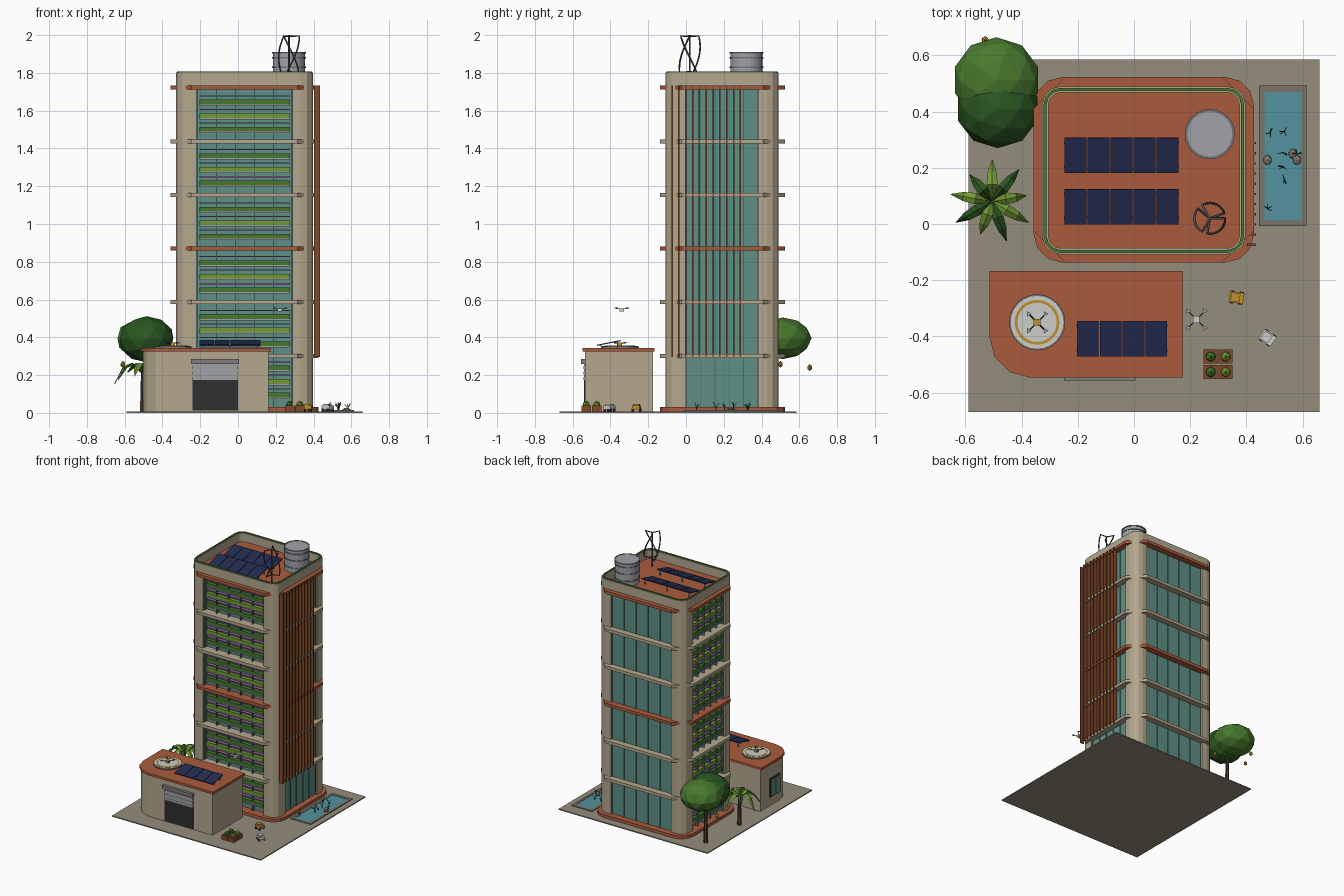
import bpy, bmesh, math, random
from mathutils import Vector, Matrix

if "Cube" in bpy.data.objects:
    bpy.data.objects.remove(bpy.data.objects["Cube"])
random.seed(4)

def mat(name, r, g, b):
    m = bpy.data.materials.new(name)
    m.diffuse_color = (r ** 2.2, g ** 2.2, b ** 2.2, 1)
    m.use_nodes = True
    m.node_tree.nodes["Principled BSDF"].inputs["Base Color"].default_value = m.diffuse_color
    return m

BEIGE = mat("beige", .70, .65, .55); TERRA = mat("terracotta", .66, .36, .25)
GLASS = mat("glass", .37, .56, .52); DARK = mat("dark", .20, .20, .20)
PAVE = mat("paving", .58, .55, .49); NAVY = mat("navy", .16, .19, .32)
LEAF = mat("leaf", .29, .47, .19); LIME = mat("lime", .45, .60, .22)
DEEP = mat("deep_green", .18, .34, .15); PINK = mat("grow_light", .62, .42, .66)
STEEL = mat("steel", .62, .63, .65); WATER = mat("water", .33, .57, .62)
WOOD = mat("wood", .50, .29, .18); BARK = mat("bark", .32, .24, .17)
GOLD = mat("yellow", .74, .56, .20); STONE = mat("stone", .48, .45, .41)
WHITE = mat("white", .80, .80, .78)

def obj(name, bm, m, M=None):
    if M: bm.transform(M)
    bmesh.ops.recalc_face_normals(bm, faces=bm.faces)
    me = bpy.data.meshes.new(name); bm.to_mesh(me); bm.free()
    me.materials.append(m)
    o = bpy.data.objects.new(name, me); bpy.context.collection.objects.link(o)
    return o

def boxes(name, items, m, M=None):
    """items are (x0, x1, y0, y1, z0, z1)"""
    bm = bmesh.new()
    for x0, x1, y0, y1, z0, z1 in items:
        T = Matrix.Translation(((x0+x1)/2, (y0+y1)/2, (z0+z1)/2))
        bmesh.ops.create_cube(bm, size=1, matrix=T @ Matrix.Diagonal((x1-x0, y1-y0, z1-z0, 1)))
    return obj(name, bm, m, M)

def outline(x0, x1, y0, y1, radii, seg=3):
    """rounded rectangle; radii run front-left, front-right, back-right, back-left"""
    pts = []
    for i, (cx, cy, sx, sy) in enumerate([(x0, y0, 1, 1), (x1, y0, -1, 1), (x1, y1, -1, -1), (x0, y1, 1, -1)]):
        r = radii[i]
        if r == 0: pts.append((cx, cy)); continue
        for k in range(seg + 1):
            a = math.radians(180 + 90 * i + 90 * k / seg)
            pts.append((cx + sx*r + r*math.cos(a), cy + sy*r + r*math.sin(a)))
    return pts

def prism(bm, pts, z0, z1):
    lo = [bm.verts.new((*p, z0)) for p in pts]; hi = [bm.verts.new((*p, z1)) for p in pts]
    bm.faces.new(lo[::-1]); bm.faces.new(hi)
    for i in range(len(pts)):
        j = (i + 1) % len(pts); bm.faces.new((lo[i], lo[j], hi[j], hi[i]))

def slab(name, pts, z0, z1, m):
    bm = bmesh.new(); prism(bm, pts, z0, z1); return obj(name, bm, m)

def ring(name, outer, inner, z0, z1, m):
    bm = bmesh.new(); n = len(outer)
    L = [[bm.verts.new((*p, z)) for p in c] for c, z in ((outer, z0), (outer, z1), (inner, z1), (inner, z0))]
    for k in range(4):
        for i in range(n):
            j = (i + 1) % n; A, B = L[k], L[(k+1) % 4]
            bm.faces.new((A[i], A[j], B[j], B[i]))
    return obj(name, bm, m)

def circle(x, y, r, n=24):
    return [(x + r*math.cos(2*math.pi*i/n), y + r*math.sin(2*math.pi*i/n)) for i in range(n)]

def blob(name, c, r, m, sub=2):
    bm = bmesh.new(); bmesh.ops.create_icosphere(bm, subdivisions=sub, radius=1)
    return obj(name, bm, m, Matrix.Translation(c) @ Matrix.Diagonal((*r, 1)))

def tube(name, paths, r, m):
    cu = bpy.data.curves.new(name, 'CURVE'); cu.dimensions = '3D'
    cu.bevel_depth = r; cu.bevel_resolution = 1
    for p in paths:
        s = cu.splines.new('POLY'); s.points.add(len(p) - 1)
        for q, v in zip(s.points, p): q.co = (*v, 1)
    t = bpy.data.objects.new(name, cu); bpy.context.collection.objects.link(t)
    bpy.context.view_layer.update()
    me = bpy.data.meshes.new_from_object(t.evaluated_get(bpy.context.evaluated_depsgraph_get()))
    bpy.data.objects.remove(t); me.materials.clear(); me.materials.append(m)
    bpy.context.collection.objects.link(bpy.data.objects.new(name, me))

# Site plate
boxes("site_plate", [(-.59, .66, -.67, .585, 0, .008)], PAVE)

# Tower: corner columns, floor slabs, base
X0, X1, Y0, Y1, W = -.327, .397, -.108, .49, .108
bm = bmesh.new()
for i, (x, y) in enumerate([(X0, Y0), (X1-W, Y0), (X1-W, Y1-W), (X0, Y1-W)]):
    prism(bm, outline(x, x+W, y, y+W, [.065 if k == i else 0 for k in range(4)]), .008, 1.735)
obj("corner_columns", bm, BEIGE)
FLOORS = [.03, .302, .587, .87, 1.153, 1.437, 1.722]
slab("tower_base", outline(-.357, .427, -.137, .523, [.1]*4), .008, .03, TERRA)
for i, z in enumerate(FLOORS[1:]):
    slab(f"floor_slab_{i+1}", outline(-.357, .427, -.137, .523, [.112]*4, 1), z-.011, z+.011, TERRA if i in (2, 5) else BEIGE)

# Glass walls and mullions
GX0, GX1, GY0, GY1 = X0+W, X1-W, Y0+W, Y1-W
boxes("glass_walls", [(GX0, GX1, Y0+.04, Y0+.05, .03, 1.715), (GX0, GX1, Y1-.025, Y1-.015, .03, 1.715),
                      (X0+.04, X0+.05, GY0, GY1, .03, 1.715), (X1-.025, X1-.015, GY0, GY1, .03, 1.715)], GLASS)
mull = []
for i in range(6):
    x = GX0 + .003 + (GX1-GX0-.006)*i/5; y = GY0 + .003 + (GY1-GY0-.006)*i/5
    mull += [(x-.002, x+.002, Y1-.016, Y1-.01, .03, 1.715), (X1-.016, X1-.01, y-.002, y+.002, .03, 1.715)]
    mull += [(x-.0015, x+.0015, Y0+.012, Y0+.041, .03, 1.715), (X0+.012, X0+.041, y-.0015, y+.0015, .03, 1.715)]
boxes("mullions", mull, mat("mullion", .30, .42, .40))

# Growing racks on the front and left walls
racks = {"dark": [], "light": [], "lamp": [], "tray": []}
for z in FLOORS[:6]:
    for k, dz in enumerate((.064, .136, .208)):
        def both(key, a, b, d0, d1):
            racks[key].append((GX0+.015, GX1-.015, Y0+d0, Y0+d1, z+a, z+b))
            racks[key].append((X0+d0, X0+d1, GY0+.015, GY1-.015, z+a, z+b))
        both("light" if k == 1 else "dark", dz-.012, dz+.013, .014, .04)
        both("tray", dz-.02, dz-.012, .012, .04)
        both("lamp", dz+.03, dz+.036, .018, .04)
for key, m in (("dark", LEAF), ("light", LIME), ("lamp", PINK), ("tray", STEEL)):
    boxes(f"rack_{key}", racks[key], m)

# Vertical sun fins on the right
boxes("sun_fins", [(.402, .434, -.078+.0362*i, -.070+.0362*i, .295, 1.732) for i in range(11)], WOOD)

# Roof deck, parapet and planted rim
def inset(d): return outline(X0+d, X1-d, Y0+d, Y1-d, [.065-d]*4)
slab("roof_deck", inset(.015), 1.725, 1.738, TERRA)
ring("parapet", inset(0), inset(.022), 1.73, 1.802, BEIGE)
ring("parapet_planting", inset(.005), inset(.016), 1.80, 1.808, LEAF)

# Solar panels, tilted rows
def solar(name, x0, x1, y0, y1, z0, z1, n):
    L = math.hypot(y1-y0, z1-z0); w = (x1-x0)/n
    M = Matrix.Translation((0, y0, z0)) @ Matrix.Rotation(math.atan2(z1-z0, y1-y0), 4, 'X')
    boxes(name, [(x0+w*i+.002, x0+w*(i+1)-.002, 0, L, 0, .006) for i in range(n)], NAVY, M)
    boxes(name+"_frame", [(x0, x1, L*f-.004, L*f+.004, -.006, 0) for f in (.15, .85)], STEEL, M)
    zb = z0 - .012
    boxes(name+"_legs", [(x-.003, x+.003, y1-.02, y1-.014, zb, z1-.006) for x in (x0+.02, (x0+x1)/2, x1-.02)], STEEL)
solar("roof_solar_front", -.25, .16, .0, .125, 1.75, 1.782, 5)
solar("roof_solar_back", -.25, .16, .183, .308, 1.75, 1.782, 5)

# Water tank
slab("water_tank", circle(.27, .32, .085), 1.735, 1.908, STEEL)
for i, z in enumerate((1.775, 1.83, 1.88, 1.906)):
    ring(f"tank_band_{i}", circle(.27, .32, .089), circle(.27, .32, .08), z-.004, z+.004, mat("band", .45, .46, .48))

# Helical wind turbine
paths = [[(.27, .02, 1.735), (.27, .02, 1.99)]]
for b in range(3):
    p = [(.27, .02, 1.805)]
    for k in range(11):
        a = math.radians(120*b + 10*k + 20)
        p.append((.27 + .055*math.cos(a), .02 + .055*math.sin(a), 1.805 + .19*k/10))
    paths.append(p + [(.27, .02, 1.995)])
tube("wind_turbine", paths, .0045, mat("turbine", .32, .33, .34))

# Front pavilion
slab("pavilion_walls", outline(-.502, .162, -.535, -.175, [.13, 0, 0, 0]), .008, .325, BEIGE)
slab("pavilion_roof", outline(-.515, .175, -.547, -.168, [.145, 0, 0, 0]), .325, .343, TERRA)
boxes("door_opening", [(-.24, 0, -.539, -.53, .012, .175)], DARK)
boxes("roller_shutter", [(-.24, 0, -.543+.002*(i % 2), -.53, .175+.0145*i, .1895+.0145*i) for i in range(6)], STEEL)
boxes("shutter_box", [(-.25, .006, -.557, -.53, .26, .285)], mat("shutter_grey", .5, .49, .48))
boxes("side_window_frame", [(-.51, -.50, -.405, -.285, .075, .215)], DARK)
boxes("side_window_glass", [(-.513, -.505, -.398, -.348, .083, .207), (-.513, -.505, -.342, -.292, .083, .207)], GLASS)
solar("pavilion_solar", -.205, .12, -.47, -.345, .355, .38, 4)

# Landing pad and drones
slab("landing_pad", circle(-.345, -.35, .1), .343, .352, STONE)
slab("landing_pad_top", circle(-.345, -.35, .094), .352, .354, WHITE)
ring("landing_ring", circle(-.345, -.35, .08), circle(-.345, -.35, .07), .353, .3555, GOLD)
def drone(name, x, y, z, m):
    boxes(name+"_body", [(x-.012, x+.012, y-.012, y+.012, z-.008, z+.008)], m)
    tube(name+"_arms", [[(x-s*.03, y-.03, z+.006), (x+s*.03, y+.03, z+.006)] for s in (1, -1)], .002, DARK)
    bm = bmesh.new()
    for sx in (-1, 1):
        for sy in (-1, 1): prism(bm, circle(x+sx*.03, y+sy*.03, .011, 3), z+.008, z+.012)
    obj(name+"_rotors", bm, STEEL)
drone("parked_drone", -.345, -.35, .364, GOLD)
drone("flying_drone", .222, -.34, .545, WHITE)

# Small ground carts
def cart(name, x, y, rot, m):
    M = Matrix.Translation((x, y, .008)) @ Matrix.Rotation(math.radians(rot), 4, 'Z')
    boxes(name+"_body", [(-.026, .026, -.02, .02, .01, .032), (-.02, .012, -.016, .016, .032, .04)], m, M)
    boxes(name+"_wheels", [(a-.007, a+.007, b-.003, b+.003, 0, .014) for a in (-.016, .016) for b in (-.02, .02)], DARK, M)
cart("yellow_cart", .365, -.262, -8, GOLD)
cart("white_cart", .475, -.405, -35, WHITE)

# Planter boxes
for i in range(4):
    x, y = .273 + .053*(i % 2), -.527 + .055*(i // 2)
    boxes(f"planter_{i}", [(x-.025, x+.025, y-.025, y+.025, .008, .04)], WOOD)
    blob(f"planter_bush_{i}", (x, y, .045), (.02, .02, .02), LIME if i % 2 else LEAF, 1)

# Pool with stones and reeds
ring("pool_edge", outline(.445, .615, -.008, .493, [0]*4), outline(.465, .597, .012, .47, [0]*4), .004, .014, STONE)
boxes("pool_water", [(.46, .602, .007, .475, .006, .011)], WATER)
for i, (x, y) in enumerate([(.58, .228), (.475, .228), (.565, .25)]):
    blob(f"pool_stone_{i}", (x, y, .014), (.017, .02, .012), STONE, 1)
reeds = []
for x, y in [(.475, .055), (.485, .325), (.535, .16), (.53, .205), (.53, .255), (.535, .33), (.58, .25)]:
    for k in range(4):
        a = random.uniform(0, 6.28); h = random.uniform(.03, .05)
        reeds.append([(x, y, .01), (x+.006*math.cos(a), y+.006*math.sin(a), .01+h*.7), (x+.017*math.cos(a), y+.017*math.sin(a), .01+h)])
tube("reeds", reeds, .0014, DEEP)

# Tree with fruit
bm = bmesh.new()
bmesh.ops.create_cone(bm, cap_ends=True, segments=7, radius1=.017, radius2=.01, depth=.33, matrix=Matrix.Translation((-.482, .45, .17)))
obj("tree_trunk", bm, BARK)
blob("tree_crown_light", (-.49, .513, .395), (.155, .152, .11), LEAF)
blob("tree_crown_dark", (-.485, .41, .39), (.148, .14, .122), DEEP)
for i, c in enumerate([(-.61, .5, .258), (-.53, .655, .24), (-.37, .45, .27)]):
    blob(f"fruit_{i}", c, (.014, .014, .018), GOLD, 1)

# Broad-leaf palm
bm = bmesh.new()
bmesh.ops.create_cone(bm, cap_ends=True, segments=6, radius1=.016, radius2=.01, depth=.21, matrix=Matrix.Translation((-.505, .08, .113)))
obj("palm_trunk", bm, BARK)
for tag, m, off in (("light", LIME, 0), ("dark", DEEP, 1)):
    bm = bmesh.new()
    for k in range(off, 9, 2):
        a = math.radians(10 + 40*k); L = .15 if k % 3 else .125
        d = Vector((math.cos(a), math.sin(a), 0)); s = Vector((-d.y, d.x, 0)); c = Vector((-.505, .08, 0))
        rows = []
        for t, w, z in ((0, .006, .215), (.4, .02, .265), (.7, .016, .245), (1, .001, .16 + .02*(k % 4))):
            p = c + d*L*t
            rows.append([bm.verts.new(p + s*w*q + Vector((0, 0, z - .008*abs(q)))) for q in (-1, 0, 1)])
        for A, B in zip(rows, rows[1:]):
            for q in (0, 1): bm.faces.new((A[q], A[q+1], B[q+1], B[q]))
    obj(f"palm_leaves_{tag}", bm, m)
